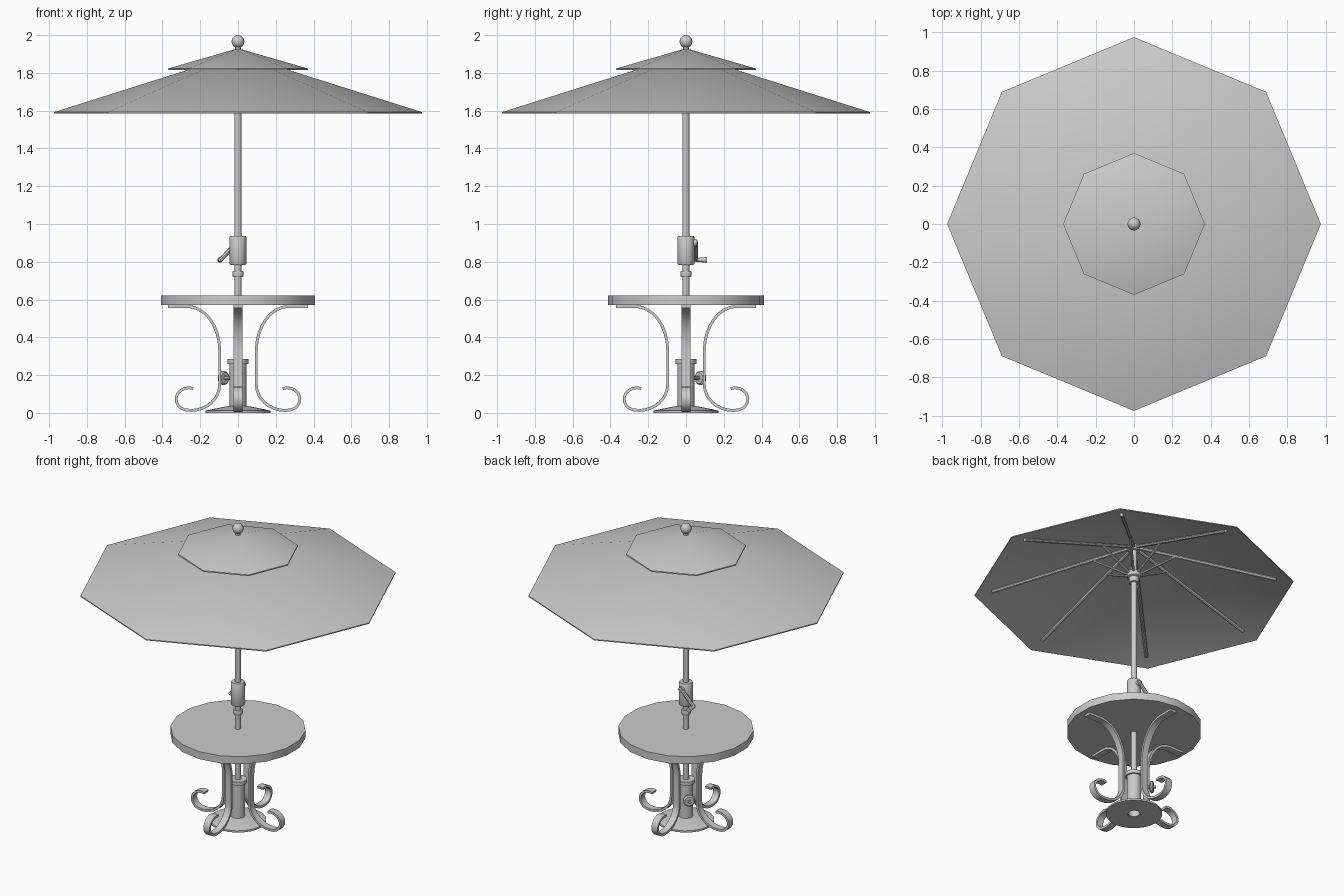
import bpy, bmesh
from math import sin, cos, pi, radians
from mathutils import Vector, Matrix

cube = bpy.data.objects.get("Cube")
if cube:
    bpy.data.objects.remove(cube, do_unlink=True)

GREY = (0.6, 0.6, 0.6, 1.0)
grey = bpy.data.materials.new("plain grey")
grey.use_nodes = True
grey.diffuse_color = GREY
grey.node_tree.nodes["Principled BSDF"].inputs["Base Color"].default_value = GREY


def finish(name, bm, angle=35):
    bmesh.ops.remove_doubles(bm, verts=bm.verts, dist=1e-5)
    bmesh.ops.recalc_face_normals(bm, faces=bm.faces)
    mesh = bpy.data.meshes.new(name)
    bm.to_mesh(mesh)
    bm.free()
    mesh.materials.append(grey)
    obj = bpy.data.objects.new(name, mesh)
    bpy.context.collection.objects.link(obj)
    bpy.ops.object.select_all(action='DESELECT')
    obj.select_set(True)
    bpy.context.view_layer.objects.active = obj
    bpy.ops.object.shade_smooth_by_angle(angle=radians(angle))
    return obj


def lathe(name, profile, sides=16, closed=False, place=None):
    """Spin a (radius, height) profile about z, first corner on +y."""
    bm = bmesh.new()
    points = profile + profile[:1] if closed else profile
    rings = [[bm.verts.new((r * sin(2 * pi * k / sides), r * cos(2 * pi * k / sides), z))
              for k in range(sides)] for r, z in points]
    for low, high in zip(rings, rings[1:]):
        for k in range(sides):
            n = (k + 1) % sides
            bm.faces.new((low[k], low[n], high[n], high[k]))
    if place:
        bm.transform(place)
    return finish(name, bm)


def along(start, end):
    """Frame whose z axis runs from start to end."""
    d = Vector(end) - Vector(start)
    return Matrix.Translation(start) @ d.to_track_quat('Z', 'Y').to_matrix().to_4x4()


def rod(name, start, end, radius, end_radius=None, sides=8):
    length = (Vector(end) - Vector(start)).length
    tip = end_radius or radius
    return lathe(name, [(0, 0), (radius, 0), (tip, length), (0, length)],
                 sides, place=along(start, end))


def arc(cx, cz, rx, rz, a0, a1, steps):
    angles = [radians(a0 + (a1 - a0) * i / steps) for i in range(steps + 1)]
    return [Vector((cx + rx * cos(a), cz + rz * sin(a))) for a in angles]


def strip(name, path, width, thick, turn):
    """Flat bar bent along a path in the xz plane, turned about z."""
    bm = bmesh.new()
    rows = []
    for i, p in enumerate(path):
        t = (path[min(i + 1, len(path) - 1)] - path[max(i - 1, 0)]).normalized()
        n = Vector((-t.y, t.x)) * thick / 2
        rows.append([bm.verts.new((q.x, w, q.y)) for q, w in
                     ((p + n, -width / 2), (p + n, width / 2),
                      (p - n, width / 2), (p - n, -width / 2))])
    for a, b in zip(rows, rows[1:]):
        for k in range(4):
            n = (k + 1) % 4
            bm.faces.new((a[k], a[n], b[n], b[k]))
    bm.faces.new(rows[0])
    bm.faces.new(rows[-1])
    bm.transform(Matrix.Rotation(turn, 4, 'Z'))
    return finish(name, bm)


# Canopy and its vent cap
lathe("canopy", [(0, 1.9), (0.975, 1.592), (0.975, 1.585), (0, 1.893)], 8)
lathe("canopy_cap", [(0, 1.93), (0.37, 1.823), (0.37, 1.815), (0, 1.922)], 8)

# Finial
lathe("finial_neck", [(0, 1.9), (0.016, 1.9), (0.016, 1.945), (0, 1.945)], 12)
lathe("finial_ball", [(0.034 * sin(pi * i / 10), 1.966 - 0.034 * cos(pi * i / 10))
                      for i in range(11)], 16)

# Ribs and struts
RIB_TOP, RIB_END = 1.873, 1.607
for k in range(8):
    x, y = sin(k * pi / 4), cos(k * pi / 4)
    rod("rib", (0.02 * x, 0.02 * y, RIB_TOP), (0.87 * x, 0.87 * y, RIB_END), 0.011)
    z = RIB_TOP + (RIB_END - RIB_TOP) * 0.27
    rod("strut", (0.03 * x, 0.03 * y, 1.685), (0.26 * x, 0.26 * y, z), 0.008)
lathe("strut_hub", [(0, 1.625), (0.032, 1.625), (0.032, 1.66), (0.044, 1.665),
                    (0.044, 1.7), (0, 1.7)])
lathe("rib_hub", [(0, 1.85), (0.035, 1.85), (0.035, 1.88), (0, 1.88)])

# Pole with collar and crank housing
lathe("pole", [(0, 0.1), (0.0185, 0.1), (0.0185, 1.88), (0, 1.88)])
lathe("pole_collar", [(0, 0.72), (0.027, 0.72), (0.03, 0.727), (0.03, 0.745),
                      (0.027, 0.75), (0, 0.75)])
lathe("crank_housing", [(0, 0.783), (0.04, 0.783), (0.044, 0.79), (0.044, 0.93),
                        (0.04, 0.937), (0, 0.937)])

# Crank
rod("crank_axle", (0, 0.03, 0.9), (0, 0.058, 0.9), 0.018, sides=12)
rod("crank_arm", (0.005, 0.051, 0.91), (-0.095, 0.051, 0.808), 0.012)
rod("crank_grip", (-0.095, 0.045, 0.81), (-0.095, 0.11, 0.81), 0.009, 0.015, 12)

# Table top
lathe("table_top", [(0, 0.572), (0.413, 0.572), (0.413, 0.622), (0, 0.622)], 18)

# Scrolled legs
leg_path = ([Vector((0.37, 0.564))]
            + arc(0.27, 0.33, 0.173, 0.234, 90, 180, 8)
            + arc(0.25, 0.15, 0.153, 0.137, 180, 270, 8)
            + arc(0.26, 0.073, 0.068, 0.06, -70, 110, 9))
for k in range(4):
    strip("leg", leg_path, 0.045, 0.015, k * pi / 2)

# Weighted foot, open in the middle, with the sleeve that holds the pole
lathe("foot", [(0.042, 0), (0.172, 0), (0.172, 0.012), (0.055, 0.036), (0.042, 0.036)],
      24, closed=True)
lathe("sleeve", [(0.036, 0.004), (0.044, 0.004), (0.044, 0.27), (0.036, 0.27)], closed=True)
lathe("sleeve_collar", [(0.018, 0.26), (0.055, 0.26), (0.055, 0.284), (0.018, 0.284)],
      closed=True)

# Tightening knob on the sleeve
out = Vector((-1, 1, 0)).normalized()
up = Vector((0, 0, 0.185))
rod("knob_screw", up + out * 0.035, up + out * 0.135, 0.01)
lathe("knob", [(0, 0), (0.03, 0), (0.038, 0.007), (0.038, 0.017), (0.03, 0.024), (0, 0.024)],
      12, place=along(up + out * 0.097, up + out * 0.12))
